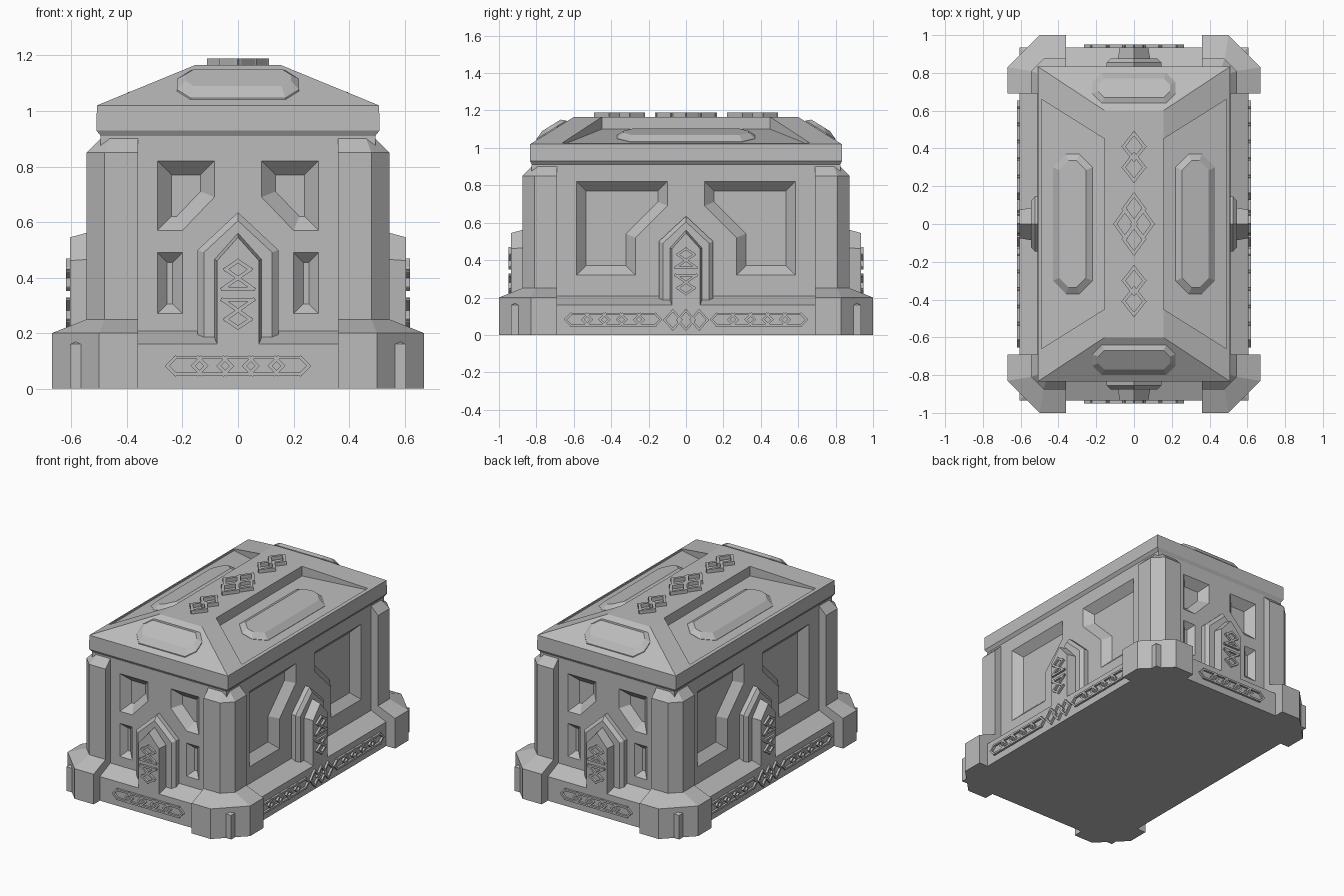
import bpy, bmesh
from math import radians
from mathutils import Matrix, Vector

if "Cube" in bpy.data.objects:
    bpy.data.objects.remove(bpy.data.objects["Cube"])

stone = bpy.data.materials.new("grey_stone")
stone.use_nodes = True
stone.diffuse_color = (0.5, 0.5, 0.5, 1)
stone.node_tree.nodes["Principled BSDF"].inputs["Base Color"].default_value = (0.5, 0.5, 0.5, 1)
END = 0.33        # the ends lie this much further out than the sides
UP = Matrix.Identity(4)


def facing(k):
    """Frame of one wall: u along the wall, v up, w outward. 0 front, 1 left, 2 back, 3 right."""
    return Matrix.Rotation(radians(90 * k), 4, 'Z') @ Matrix.Rotation(radians(90), 4, 'X')


def wall_names():
    return [(0, "front"), (1, "left"), (2, "back"), (3, "right")]


def make(name, bm):
    bmesh.ops.recalc_face_normals(bm, faces=bm.faces)
    me = bpy.data.meshes.new(name)
    bm.to_mesh(me)
    bm.free()
    me.materials.append(stone)
    ob = bpy.data.objects.new(name, me)
    bpy.context.scene.collection.objects.link(ob)
    return ob


def loft(bm, rings, mat=UP):
    """Closed solid through rings of equal point count."""
    vs = [[bm.verts.new(mat @ Vector(p)) for p in r] for r in rings]
    n = len(vs[0])
    bm.faces.new(vs[0])
    bm.faces.new(vs[-1])
    for a, b in zip(vs, vs[1:]):
        for i in range(n):
            bm.faces.new((a[i], a[(i + 1) % n], b[(i + 1) % n], b[i]))


def at(outline, h):
    return [(x, y, h) for x, y in outline]


def inset(outline, d):
    """Mitred inset of a counterclockwise outline."""
    out = []
    for i, p in enumerate(outline):
        p, a, b = Vector(p), Vector(outline[i - 1]), Vector(outline[(i + 1) % len(outline)])
        e, f = (p - a).normalized(), (b - p).normalized()
        m, n = Vector((-e.y, e.x)), Vector((-f.y, f.x))
        out.append(tuple(p + (m + n) * d / (1 + m.dot(n))))
    return out


def rect(x, y):
    return [(-x, -y), (x, -y), (x, y), (-x, y)]


def octagon(x, y, c):
    return [(c - x, -y), (x - c, -y), (x, c - y), (x, y - c),
            (x - c, y), (c - x, y), (-x, y - c), (-x, c - y)]


def bars(bm, pts, depth, mat, width=0.013, height=0.014):
    """Raised closed strip following an outline."""
    for i, p in enumerate(pts):
        a, b = Vector(pts[i - 1]), Vector(p)
        t = (b - a).normalized() * width / 2
        s = Vector((-t.y, t.x))
        quad = [a - t - s, b + t - s, b + t + s, a - t + s]
        loft(bm, [at(quad, depth - 0.006), at(quad, depth + height)], mat)


def moved(pts, x=0, y=0):
    return [(p + x, q + y) for p, q in pts]


def diamond(x, y):
    return [(x, 0), (0, y), (-x, 0), (0, -y)]


def cut(ob, cutter):
    """Cut a shape out of an object and drop the cutter."""
    mod = ob.modifiers.new("cut", 'BOOLEAN')
    mod.operation, mod.solver, mod.object = 'DIFFERENCE', 'EXACT', cutter
    cutter.hide_render = True
    dg = bpy.context.evaluated_depsgraph_get()
    me = bpy.data.meshes.new_from_object(ob.evaluated_get(dg))
    ob.modifiers.clear()
    ob.data = me
    bpy.data.objects.remove(cutter)


# Plinth with sloping top
bm = bmesh.new()
loft(bm, [at(rect(0.605, 0.935), 0), at(rect(0.605, 0.935), 0.16), at(rect(0.49, 0.82), 0.21)])
make("plinth", bm)

# Corner feet and pillars
foot = [(0.36, 0.69), (0.67, 0.69), (0.67, 0.83), (0.5, 1.0), (0.36, 1.0)]
shaft = [(0.36, 0.69), (0.545, 0.69), (0.545, 0.81), (0.48, 0.875), (0.36, 0.875)]
neck = [(0.36, 0.69), (0.49, 0.69), (0.49, 0.79), (0.46, 0.82), (0.36, 0.82)]
for sx, side in ((1, "left"), (-1, "right")):
    for sy, end in ((-1, "front"), (1, "back")):
        flip = Matrix.Diagonal((sx, sy, 1, 1))
        bm = bmesh.new()
        loft(bm, [at(foot, 0), at(foot, 0.2), at(shaft, 0.25)], flip)
        make(f"{end}_{side}_foot", bm)
        bm = bmesh.new()
        loft(bm, [at(shaft, 0.2), at(shaft, 0.85), at(neck, 0.905)], flip)
        make(f"{end}_{side}_pillar", bm)

# Walls with sunken panels either side of the arches
bm = bmesh.new()
loft(bm, [at(rect(0.495, 0.825), 0.1), at(rect(0.495, 0.825), 0.91)])
walls = make("walls", bm)
end_upper = [(0.085, 0.69), (0.2, 0.57), (0.29, 0.57), (0.29, 0.82), (0.085, 0.82)]
end_lower = [(0.2, 0.27), (0.29, 0.27), (0.29, 0.49), (0.2, 0.49)]
side_panel = [(0.1, 0.69), (0.27, 0.52), (0.27, 0.32), (0.585, 0.32), (0.585, 0.82), (0.1, 0.82)]
bm = bmesh.new()
for k, _ in wall_names():
    w = 0.495 + (END if k % 2 == 0 else 0)
    for panel in ([side_panel] if k % 2 else [end_upper, end_lower]):
        d = 0.035 if panel is end_lower else 0.05
        for s in (1, -1):
            loft(bm, [at(inset(panel, -0.01), w + 0.01), at(inset(panel, d), w - d)],
                 facing(k) @ Matrix.Diagonal((s, 1, 1, 1)))
cut(walls, make("panel_cutter", bm))

# Stepped pointed arches with carved doors, and carved bands below
frame = [(-0.145, 0.1), (0.145, 0.1), (0.145, 0.5), (0, 0.635), (-0.145, 0.5)]
door = [(-0.085, 0.1), (0.085, 0.1), (0.085, 0.465), (0, 0.56), (-0.085, 0.465)]
rune = [(-0.055, 0.36), (0.055, 0.36), (-0.045, 0.43), (0, 0.46), (0.045, 0.43)]
link = [(0.07, 0), (0.04, 0.03), (-0.04, 0.03), (-0.07, 0), (-0.04, -0.03), (0.04, -0.03)]
for k, label in wall_names():
    far = END if k % 2 == 0 else 0
    m = facing(k)
    bm = bmesh.new()
    loft(bm, [at(frame, 0.4 + far), at(frame, 0.525 + far), at(inset(frame, 0.022), 0.545 + far)], m)
    make(label + "_arch_frame", bm)
    bm = bmesh.new()
    loft(bm, [at(door, 0.45 + far), at(door, 0.55 + far), at(inset(door, 0.01), 0.605 + far)], m)
    make(label + "_arch_door", bm)
    bm = bmesh.new()
    bars(bm, rune, 0.605 + far, m)
    bars(bm, [(-x, 0.68 - z) for x, z in rune], 0.605 + far, m)
    make(label + "_door_carving", bm)
    bm = bmesh.new()
    for centre in ((-0.39, 0.39) if k % 2 else (0,)):
        for i in range(-2, 3):
            bars(bm, moved(link, centre + i * 0.0925, 0.082), 0.605 + far, m, 0.012)
    if k % 2:
        for x in (-0.07, 0, 0.07):
            bars(bm, moved(diamond(0.045, 0.05), x, 0.08), 0.605, m, 0.012)
    make(label + "_plinth_carving", bm)

# Hipped lid with sunken sides
bm = bmesh.new()
loft(bm, [at(rect(0.485, 0.815), 0.89), at(rect(0.49, 0.82), 0.905), at(rect(0.51, 0.835), 0.93),
          at(rect(0.508, 0.833), 1.02), at(rect(0.155, 0.6), 1.165)])
lid = make("lid", bm)
recess = [(0.155, -0.45), (0.49, -0.66), (0.49, 0.66), (0.155, 0.45)]


def side_floor(x):
    return 1.1 - (x - 0.155) * 0.25


bm = bmesh.new()
for k in (0, 180):
    loft(bm, [[(x, y, side_floor(x)) for x, y in recess], at(recess, 1.3)],
         Matrix.Rotation(radians(k), 4, 'Z'))
cut(lid, make("lid_cutter", bm))

# Raised octagonal plates on the lid slopes
for k, a, b in ((0, "left", "back"), (180, "right", "front")):
    turn = Matrix.Rotation(radians(k), 4, 'Z')
    plate = moved(octagon(0.105, 0.37, 0.07), 0.325)
    bm = bmesh.new()
    loft(bm, [[(x, y, side_floor(x) + h) for x, y in inset(plate, d)]
              for d, h in ((0, -0.02), (0, 0.002), (0.035, 0.028))], turn)
    make(a + "_lid_plate", bm)
    plate = moved(octagon(0.22, 0.08, 0.05), 0, 0.72)
    bm = bmesh.new()
    loft(bm, [[(x, y, 1.02 + (0.833 - y) * 0.622 + h) for x, y in inset(plate, d)]
              for d, h in ((0, -0.02), (0, 0.006), (0.03, 0.03))], turn)
    make(b + "_lid_plate", bm)

# Carved knots along the ridge
bm = bmesh.new()
for y in (-0.41, -0.3, 0.3, 0.41):
    bars(bm, moved(diamond(0.055, 0.07), 0, y), 1.165, UP, 0.017, 0.024)
for x, y in ((0, 0.08), (0, -0.08), (0.045, 0), (-0.045, 0)):
    bars(bm, moved(diamond(0.055, 0.075), x, y), 1.165, UP, 0.017, 0.024)
make("ridge_carving", bm)
